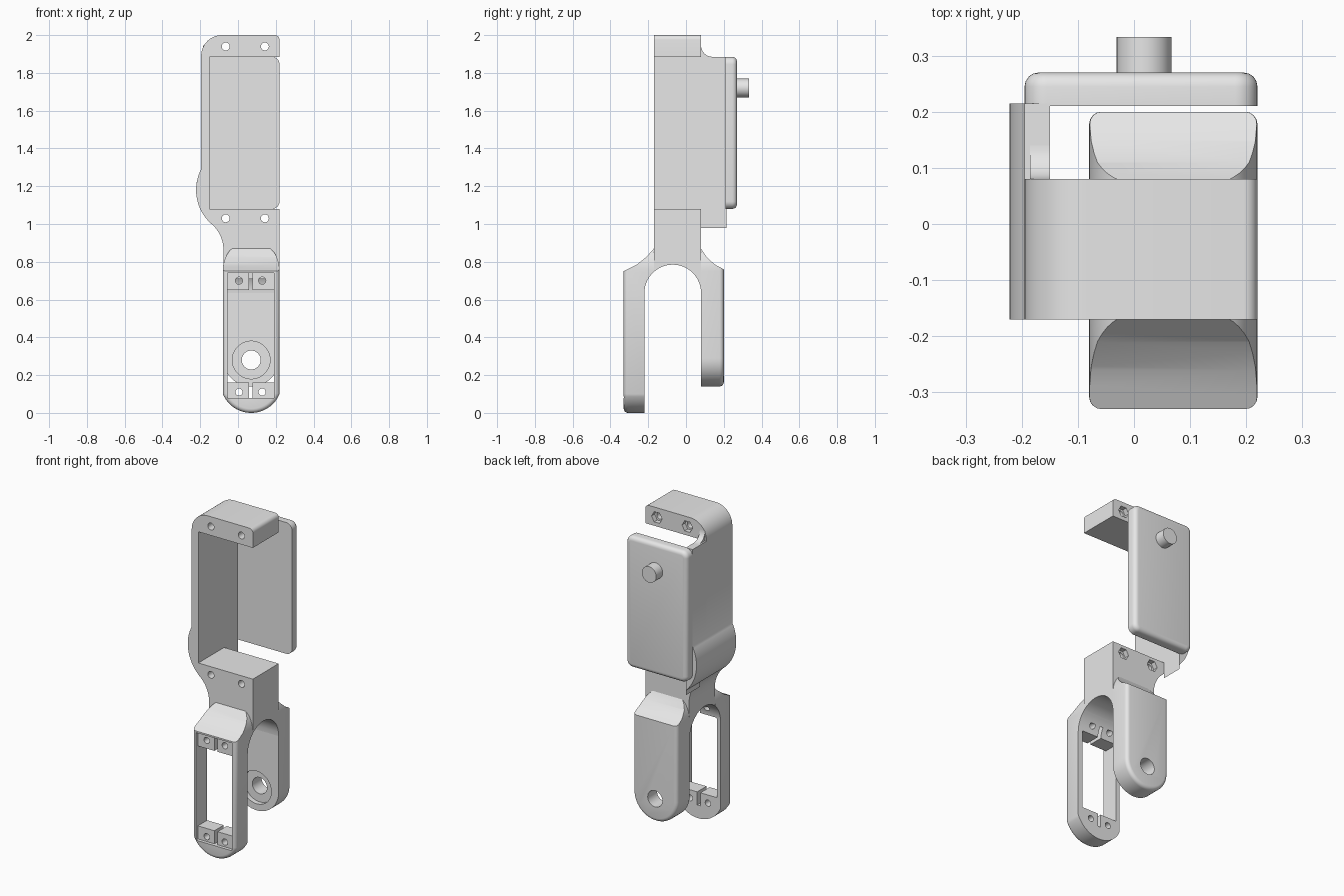
import bpy, bmesh
from math import sin, cos, radians, pi
from mathutils import Matrix

cube = bpy.data.objects.get("Cube")
if cube:
    bpy.data.objects.remove(cube, do_unlink=True)

grey = bpy.data.materials.new("plain_grey")
grey.use_nodes = True
grey.diffuse_color = (0.8, 0.8, 0.8, 1)
grey.node_tree.nodes["Principled BSDF"].inputs["Base Color"].default_value = (0.8, 0.8, 0.8, 1)


def arc(cx, cz, r, a0, a1, n=16, rz=None):
    """Points on a circular or elliptical arc, angles in degrees."""
    rz = rz or r
    steps = [radians(a0 + (a1 - a0) * i / n) for i in range(n + 1)]
    return [(cx + r * cos(t), cz + rz * sin(t)) for t in steps]


def make_object(name, bm):
    bmesh.ops.recalc_face_normals(bm, faces=bm.faces)
    mesh = bpy.data.meshes.new(name)
    bm.to_mesh(mesh)
    bm.free()
    mesh.materials.append(grey)
    obj = bpy.data.objects.new(name, mesh)
    bpy.context.collection.objects.link(obj)
    return obj


def prism(name, points, axis, lo, hi, rim=None, width=0.02):
    """Extrude a profile along x or y; optionally round the rim at one end."""
    def place(p, d):
        return (d, p[0], p[1]) if axis == "x" else (p[0], d, p[1])
    bm = bmesh.new()
    a = [bm.verts.new(place(p, lo)) for p in points]
    b = [bm.verts.new(place(p, hi)) for p in points]
    bm.faces.new(a)
    bm.faces.new(b)
    for i in range(len(a)):
        j = (i + 1) % len(a)
        bm.faces.new((a[i], a[j], b[j], b[i]))
    bmesh.ops.recalc_face_normals(bm, faces=bm.faces)
    if rim is not None:
        edges = [e for e in bm.edges if all(abs(v.co.y - rim) < 1e-5 for v in e.verts)]
        bmesh.ops.bevel(bm, geom=edges, offset=width, segments=4, profile=0.5, affect="EDGES")
    return make_object(name, bm)


def box(x0, x1, y0, y1, z0, z1):
    return prism("cutter", [(x0, z0), (x1, z0), (x1, z1), (x0, z1)], "y", y0, y1)


def rod(name, x, z, r, y0, y1, sides=32):
    return prism(name, arc(x, z, r, 0, 360 - 360 / sides, sides - 1), "y", y0, y1)


def boolean(obj, tools, operation="DIFFERENCE"):
    bpy.context.view_layer.objects.active = obj
    for tool in tools:
        tool.hide_render = True
        mod = obj.modifiers.new("cut", "BOOLEAN")
        mod.operation, mod.solver, mod.object = operation, "EXACT", tool
        bpy.ops.object.modifier_apply(modifier=mod.name)
        bpy.data.objects.remove(tool, do_unlink=True)


# Main bracket: top block, side wall, bulge and neck in one profile
LEFT, RIGHT, INNER, TOP, LOW = -0.195, 0.22, -0.15, 1.885, 1.08
FRONT, BACK, MID = -0.17, 0.08, 0.07
bulge = (0.017, 1.18, 0.239)
outline = [(RIGHT, TOP)] + arc(RIGHT - 0.025, 1.975, 0.025, 0, 90, 6)
outline += arc(LEFT + 0.11, 1.89, 0.11, 90, 180)
outline += arc(*bulge, 152.6, 229, 24)
outline += arc(-0.26, 0.862, 0.183, 49, 0)[1:]
outline += [(-0.08, 0.635), (RIGHT, 0.635), (RIGHT, LOW), (INNER, LOW), (INNER, TOP)]
bracket = prism("bracket", outline, "y", FRONT, BACK)

arch = prism("cutter", arc(-0.07, 0.635, 0.15, 0, 350, 35), "x", -0.4, 0.4)
cutters = [arch]
for z in (1.03, 1.94):
    for x in (-0.065, 0.142):
        cutters.append(rod("cutter", x, z, 0.021, -0.3, 0.2))
        cutters.append(rod("cutter", x, z, 0.036, 0.05, 0.2, 6))
boolean(bracket, cutters)

# Rear continuation of the side wall, with a curved web under the top block
wall = [(INNER, TOP), (LEFT, TOP)] + arc(*bulge, 152.6, 225, 24) + [(INNER, 0.98)]
side_wall = prism("rear_side_wall", wall, "y", BACK, 0.215)
web = [(BACK, TOP)] + arc(BACK + 0.06, TOP + 0.06, 0.06, 180, 270, 10)
wall_web = prism("wall_web", web, "x", LEFT + 0.01, INNER)

# Back plate and its round stud
R = 0.04
corners = [(RIGHT - R, TOP - R, 0), (LEFT + R, TOP - R, 90),
           (LEFT + R, LOW + R, 180), (RIGHT - R, LOW + R, 270)]
plate = [p for x, z, a in corners for p in arc(x, z, R, a, a + 90, 8)]
back_plate = prism("back_plate", plate, "y", 0.21, 0.27, rim=0.27, width=0.025)
stud = rod("stud", 0.018, 1.72, 0.049, 0.26, 0.333)


# Fork arms: a side profile limited by a rounded front silhouette
def arm(name, side, bottom, y0, y1, rim):
    shape = bottom + arc(0.14, 0.75, 0.08, 0, 90, 10, 0.13) + arc(0, 0.75, 0.08, 90, 180, 10, 0.13)
    body = prism(name, shape, "y", y0, y1, rim=rim, width=0.022)
    boolean(body, [prism("cutter", side, "x", -0.4, 0.4)], "INTERSECT")
    return body


front_side = [(FRONT, 0.87), (-0.21, 0.825), (-0.26, 0.785), (-0.33, 0.75),
              (-0.34, 0.75), (-0.34, -0.1), (-0.22, -0.1)]
front_side += arc(-0.07, 0.635, 0.15, 180, 131.8, 14)
front_arm = arm("front_arm", front_side, arc(MID, 0.1625, 0.1625, 202.6, 337.4, 24),
                -0.33, -0.1, -0.33)
rear_side = [(BACK, 0.87), (0.11, 0.825), (0.15, 0.787), (0.2, 0.76),
             (0.21, 0.76), (0.21, 0), (BACK, 0)]
rear_arm = arm("rear_arm", rear_side, arc(MID, 0.29, 0.15, 180, 360, 28), 0, 0.2, 0.2)

# Window, recessed pads, slots and screw holes in the front arm
cutters = [box(-0.055, 0.19, -0.4, -0.1, 0.16, 0.65),
           box(-0.055, 0.19, -0.4, -0.31, 0.08, 0.74),
           box(0.057, 0.078, -0.4, -0.2, 0.08, 0.2),
           box(0.057, 0.078, -0.4, -0.2, 0.6, 0.74)]
for z in (0.11, 0.7):
    for x in (0.005, 0.128):
        cutters.append(rod("cutter", x, z, 0.019, -0.4, -0.2, 20))
boolean(front_arm, cutters)

# Counterbored pivot hole in the rear arm
boolean(rear_arm, [rod("cutter", MID, 0.28, 0.1, 0, 0.11, 40),
                   rod("cutter", MID, 0.28, 0.05, 0, 0.3)])

# Smooth the curved surfaces and keep the hard edges
bpy.ops.object.select_all(action="DESELECT")
for part in (bracket, side_wall, wall_web, back_plate, stud, front_arm, rear_arm):
    part.select_set(True)
    bpy.context.view_layer.objects.active = part
bpy.ops.object.shade_smooth_by_angle(angle=radians(30))
